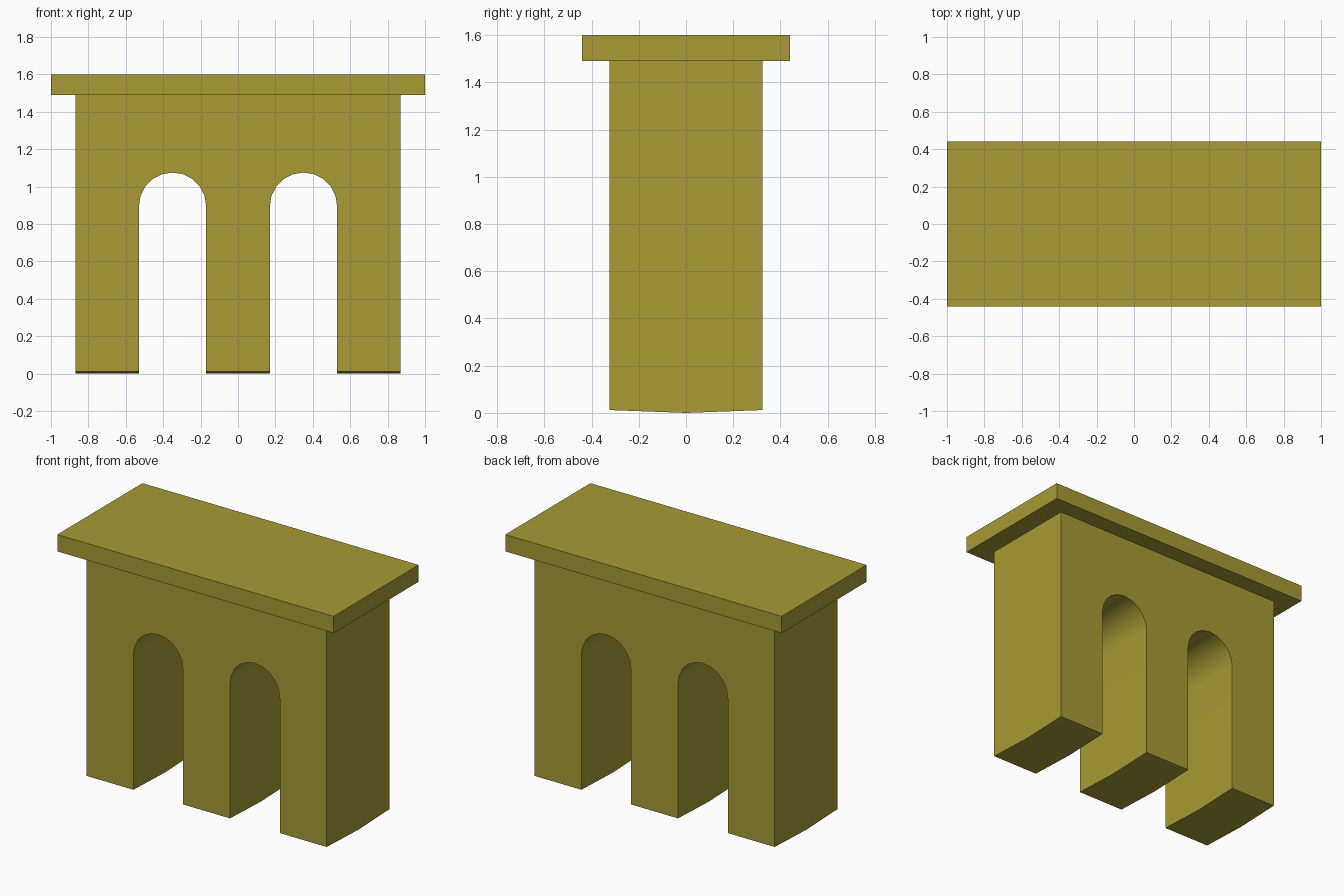
import bpy, bmesh, math

cube = bpy.data.objects.get("Cube")
if cube:
    bpy.data.objects.remove(cube, do_unlink=True)

# One olive-yellow material
COLOUR = (0.39, 0.325, 0.035, 1.0)
mat = bpy.data.materials.new("olive_yellow")
mat.use_nodes = True
mat.diffuse_color = COLOUR
bsdf = mat.node_tree.nodes["Principled BSDF"]
bsdf.inputs["Base Color"].default_value = COLOUR
bsdf.inputs["Roughness"].default_value = 0.8


def add_object(name, bm):
    bmesh.ops.recalc_face_normals(bm, faces=bm.faces)
    mesh = bpy.data.meshes.new(name)
    bm.to_mesh(mesh)
    bm.free()
    mesh.materials.append(mat)
    obj = bpy.data.objects.new(name, mesh)
    bpy.context.collection.objects.link(obj)
    return obj


# Outline of the arched wall, walked along the feet and over both arches
HALF_X, HALF_Y, TOP = 0.87, 0.325, 1.49
ARCH_R, SPRING, STEPS = 0.18, 0.895, 10
outline = [(-HALF_X, TOP), (-HALF_X, 0.0)]
for cx in (-0.35, 0.35):
    outline.append((cx - ARCH_R, 0.0))
    for i in range(STEPS + 1):
        a = math.pi * (1 - i / STEPS)
        outline.append((cx + ARCH_R * math.cos(a), SPRING + ARCH_R * math.sin(a)))
    outline.append((cx + ARCH_R, 0.0))
outline += [(HALF_X, 0.0), (HALF_X, TOP)]

# Wall: the outline swept through the depth, feet bowed slightly downwards
bm = bmesh.new()
sections = []
for y, lift in ((-HALF_Y, 0.012), (0.0, 0.0), (HALF_Y, 0.012)):
    sections.append([bm.verts.new((x, y, max(z, lift))) for x, z in outline])
n = len(outline)
for a, b in zip(sections, sections[1:]):
    for i in range(n):
        j = (i + 1) % n
        bm.faces.new((a[i], a[j], b[j], b[i]))
bm.faces.new(sections[0])
bm.faces.new(list(reversed(sections[-1])))
wall = add_object("arched_wall", bm)

# Slab resting on the wall
bm = bmesh.new()
bmesh.ops.create_cube(bm, size=1.0)
for v in bm.verts:
    v.co = (v.co.x * 2.0, v.co.y * 0.88, 1.545 + v.co.z * 0.11)
add_object("top_slab", bm)

# Smooth arch soffits with sharp corners
bpy.ops.object.select_all(action='DESELECT')
wall.select_set(True)
bpy.context.view_layer.objects.active = wall
bpy.ops.object.shade_smooth_by_angle(angle=math.radians(30))
